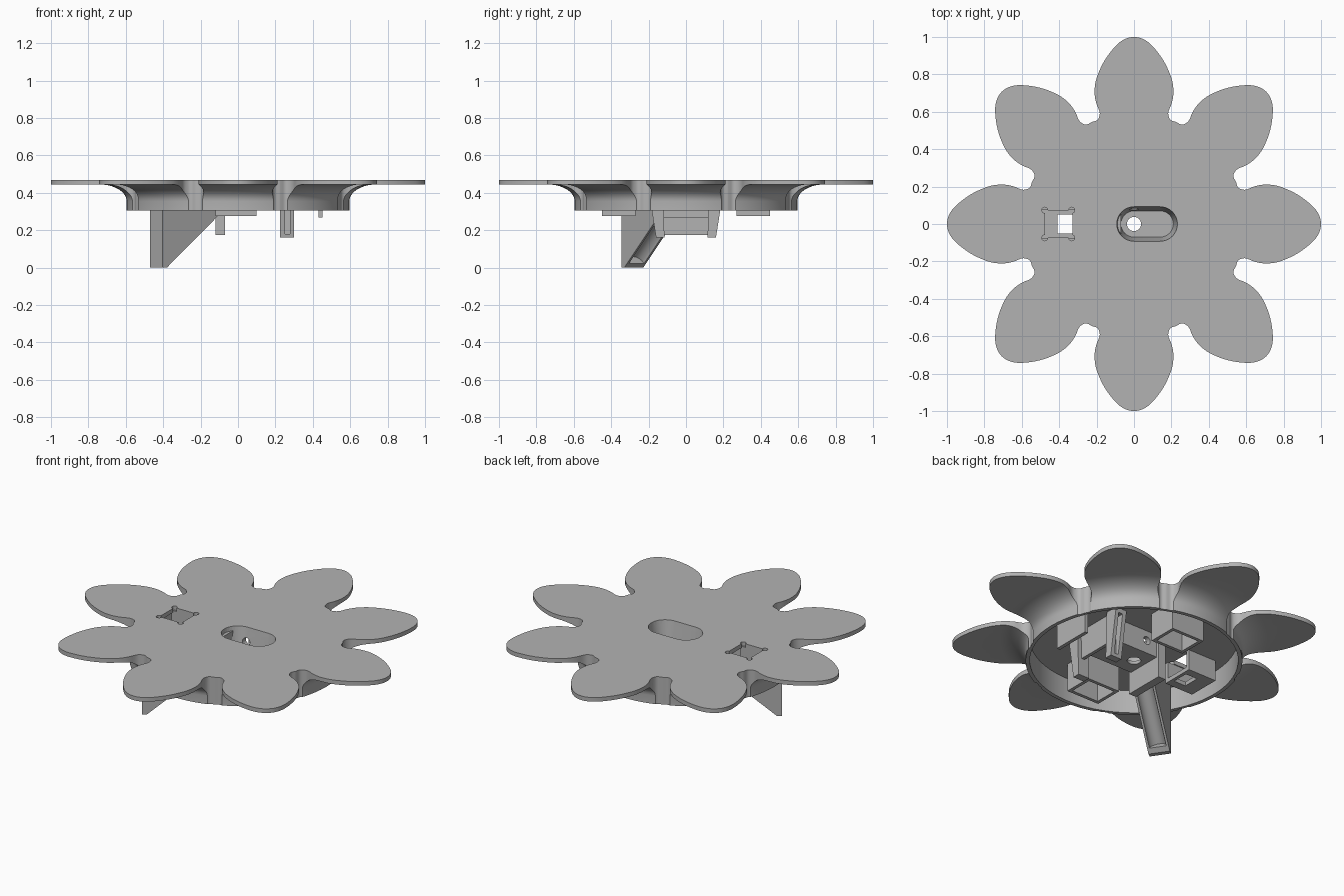
import bpy, bmesh
from math import pi, cos, sin, radians
from mathutils import Vector, Matrix

cube = bpy.data.objects.get("Cube")
if cube:
    bpy.data.objects.remove(cube, do_unlink=True)

grey = bpy.data.materials.new("plain_grey")
grey.use_nodes = True
GREY = (0.45, 0.45, 0.45, 1)
grey.diffuse_color = GREY
grey.node_tree.nodes["Principled BSDF"].inputs["Base Color"].default_value = GREY

TOP, UNDER, RIM = 0.47, 0.445, 0.305


def finish(name, bm):
    bmesh.ops.recalc_face_normals(bm, faces=bm.faces)
    mesh = bpy.data.meshes.new(name)
    bm.to_mesh(mesh)
    bm.free()
    mesh.materials.append(grey)
    obj = bpy.data.objects.new(name, mesh)
    bpy.context.collection.objects.link(obj)
    return obj


def loft(name, low, high):
    """Closed solid between two matching loops of 3D points."""
    bm = bmesh.new()
    a = [bm.verts.new(p) for p in low]
    b = [bm.verts.new(p) for p in high]
    bm.faces.new(a[::-1])
    bm.faces.new(b)
    n = len(a)
    for i in range(n):
        j = (i + 1) % n
        bm.faces.new((a[i], a[j], b[j], b[i]))
    return finish(name, bm)


def prism(name, outline, z0, z1):
    return loft(name, [(x, y, z0) for x, y in outline], [(x, y, z1) for x, y in outline])


def rect(x0, x1, y0, y1):
    return [(x0, y0), (x1, y0), (x1, y1), (x0, y1)]


def box(name, x0, x1, y0, y1, z0, z1):
    return prism(name, rect(x0, x1, y0, y1), z0, z1)


def cylinder(name, r, depth, matrix, segments=32):
    bm = bmesh.new()
    bmesh.ops.create_cone(bm, cap_ends=True, segments=segments, radius1=r,
                          radius2=r, depth=depth, matrix=matrix)
    return finish(name, bm)


def boolean(obj, cutters, operation="DIFFERENCE"):
    for c in cutters:
        mod = obj.modifiers.new("cut", "BOOLEAN")
        mod.operation, mod.solver, mod.object = operation, "EXACT", c
    bpy.context.view_layer.update()
    deps = bpy.context.evaluated_depsgraph_get()
    mesh = bpy.data.meshes.new_from_object(obj.evaluated_get(deps))
    obj.modifiers.clear()
    obj.data = mesh


def catmull(p, steps):
    out = []
    for i in range(len(p)):
        a, b, c, d = (Vector(p[(i + k) % len(p)]) for k in (-1, 0, 1, 2))
        for s in range(steps):
            t = s / steps
            out.append(0.5 * (2 * b + (c - a) * t + (2 * a - 5 * b + 4 * c - d) * t * t
                              + (3 * b - a - 3 * c + d) * t ** 3))
    return out


def stadium(x0, x1, r, z, n=16):
    pts = []
    for cx, start in ((x1 - r, -pi / 2), (x0 + r, pi / 2)):
        pts += [(cx + r * cos(start + pi * i / n), r * sin(start + pi * i / n), z)
                for i in range(n + 1)]
    return pts


# Flower outline: one half petal mirrored and repeated eight times
half = [(0.545, 0.226), (0.553, 0.2), (0.57, 0.187), (0.6, 0.184), (0.65, 0.203),
        (0.71, 0.211), (0.78, 0.2), (0.87, 0.16), (0.95, 0.1), (0.988, 0.05), (1.0, 0)]
petal = [(u, -v) for u, v in half] + half[-2:0:-1]
outline = []
for k in range(8):
    c, s = cos(k * pi / 4), sin(k * pi / 4)
    outline += [(u * c - v * s, u * s + v * c) for u, v in petal]
flower = prism("flower_cutter", catmull(outline, 4), 0.2, 0.6)

# Plate with hollow flared rim, trimmed to the flower outline
section = [(0, TOP), (1.1, TOP), (1.1, UNDER)]
section += [(0.74 - 0.145 * sin(t), 0.355 + 0.09 * cos(t))
            for t in (i * pi / 20 for i in range(11))]
section += [(0.595, RIM), (0.572, RIM), (0.572, UNDER), (0, UNDER)]
bm = bmesh.new()
verts = [bm.verts.new((r, 0, z)) for r, z in section]
edges = [bm.edges.new(e) for e in zip(verts, verts[1:])]
bmesh.ops.spin(bm, geom=verts + edges, axis=(0, 0, 1), cent=(0, 0, 0),
               angle=2 * pi, steps=128)
bmesh.ops.remove_doubles(bm, verts=bm.verts, dist=1e-4)
plate = finish("flower_plate", bm)
boolean(plate, [flower], "INTERSECT")

# Cutters for the oblong pocket, its two holes and the square opening
pocket = loft("pocket_cutter", stadium(-0.07, 0.21, 0.07, 0.325),
              stadium(-0.093, 0.233, 0.093, TOP + 0.005))
drain = cylinder("drain_cutter", 0.038, 0.4, Matrix.Translation((0, 0, 0.3)))
side_hole = cylinder("side_hole_cutter", 0.024, 0.1,
                     Matrix.Translation((0, 0.1, 0.385)) @ Matrix.Rotation(pi / 2, 4, "X"))
opening = box("opening_cutter", -0.475, -0.33, -0.072, 0.072, 0.35, 0.6)
corners = [cylinder("corner_cutter", 0.016, 0.3, Matrix.Translation((x, y, 0.5)), 16)
           for x in (-0.477, -0.333) for y in (-0.074, 0.074)]
boolean(plate, [pocket, opening] + corners)

# Pocket housing under the plate
housing = box("pocket_housing", -0.115, 0.255, -0.11, 0.11, RIM, UNDER + 0.005)
boolean(housing, [pocket, drain, side_hole])

# Ledge and side walls under the square opening
floor = box("opening_ledge", -0.5, -0.31, -0.1, 0.1, 0.32, 0.345)
window = box("window_cutter", -0.41, -0.33, -0.05, 0.05, 0.2, 0.6)
boolean(floor, [window])
for side, label in ((1, "back"), (-1, "front")):
    y0, y1 = sorted((side * 0.078, side * 0.1))
    box("opening_wall_" + label, -0.5, -0.31, y0, y1, 0.32, UNDER)

    # Shallow trays either side of the centre
    y0, y1 = sorted((side * 0.27, side * 0.45))
    tray = box("tray_" + label, -0.12, 0.1, y0, y1, 0.275, UNDER)
    hollow = box("tray_cutter", -0.1, 0.08, y0 + 0.02, y1 - 0.02, 0.2, 0.43)
    boolean(tray, [hollow])

    # Tapered clip legs with a slot in the outer face
    leg = loft("clip_leg_" + label,
               [(x, side * y, 0.16) for x, y in rect(0.225, 0.3, 0.115, 0.16)],
               [(x, side * y, UNDER) for x, y in rect(0.225, 0.3, 0.125, 0.205)])
    y0, y1 = sorted((side * 0.145, side * 0.3))
    slot = box("slot_cutter", 0.25, 0.278, y0, y1, 0.18, 0.42)
    boolean(leg, [slot])

# Cross walls
box("post_wall", -0.12, -0.07, -0.125, 0.125, 0.175, UNDER)
box("stop_wall", 0.43, 0.452, -0.12, 0.12, 0.268, UNDER)
box("clip_bar", 0.255, 0.275, -0.13, 0.13, 0.27, UNDER)

# Wedge-shaped chute with a half-round channel along its slope
turn = Matrix.Rotation(radians(214), 4, "Z")
wedge = [(0.5, 0), (0.527, 0), (0.527, UNDER), (0.16, UNDER), (0.16, 0.285)]
chute = loft("chute", [turn @ Vector((r, -0.061, z)) for r, z in wedge],
             [turn @ Vector((r, 0.061, z)) for r, z in wedge])
start, end = Vector((0.0, 0, 0.42)), Vector((0.475, 0, 0.022))
axis = end - start
groove = cylinder("groove_cutter", 0.048, axis.length, turn
                  @ Matrix.Translation((start + end) / 2)
                  @ axis.to_track_quat("Z", "Y").to_matrix().to_4x4())
boolean(chute, [groove])

# Remove cutters and set edge-aware smooth shading
for obj in list(bpy.context.scene.objects):
    if obj.name.split(".")[0].endswith("_cutter"):
        bpy.data.objects.remove(obj, do_unlink=True)
bpy.ops.object.select_all(action="DESELECT")
for obj in bpy.context.scene.objects:
    if obj.type == "MESH":
        obj.select_set(True)
        bpy.context.view_layer.objects.active = obj
bpy.ops.object.shade_smooth_by_angle(angle=radians(30))
